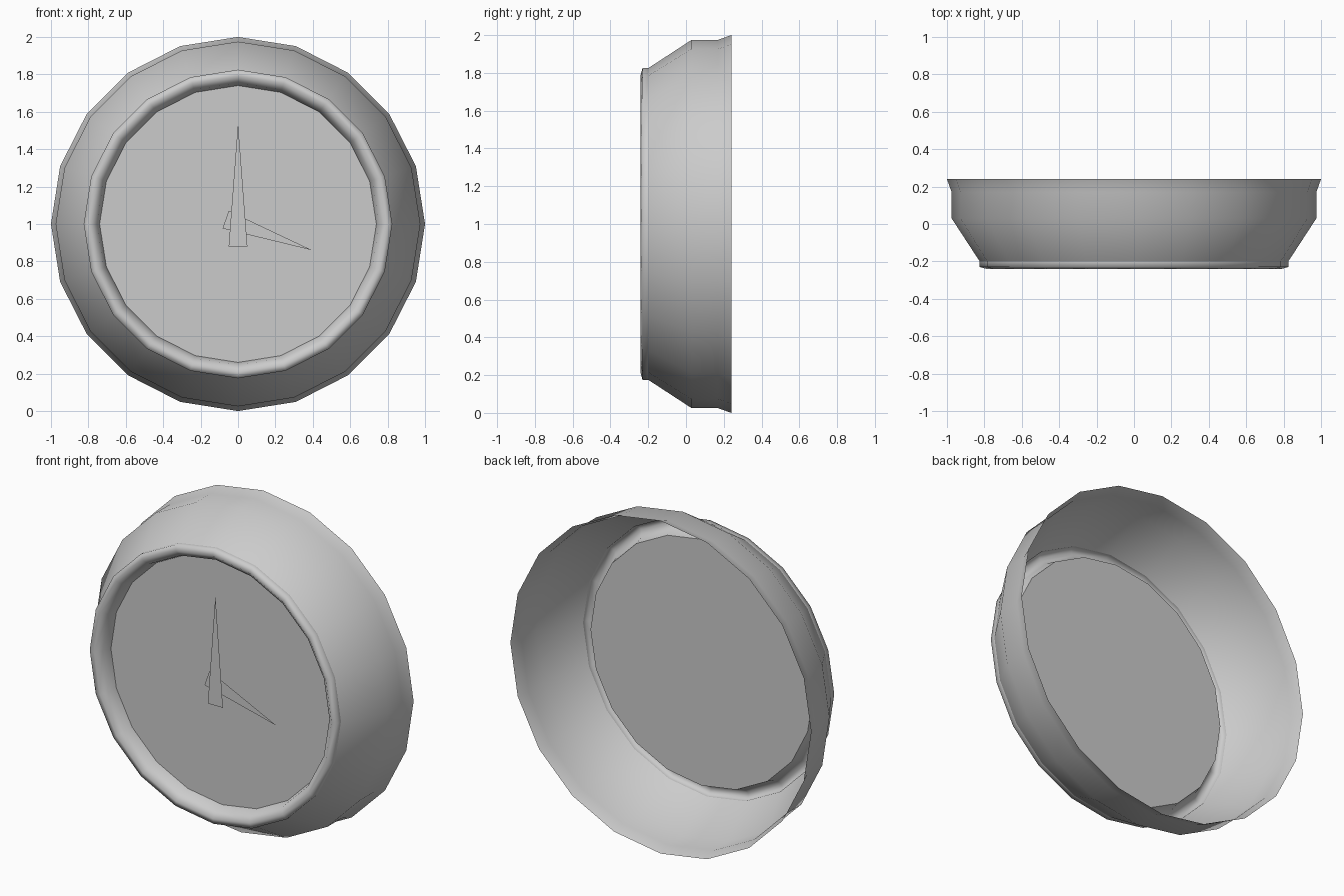
import bpy
import bmesh
from math import sin, cos, tau, radians
from mathutils import Matrix, Vector

SIDES = 20
CENTRE = Vector((0, 0, 1))

if "Cube" in bpy.data.objects:
    bpy.data.objects.remove(bpy.data.objects["Cube"])

grey = bpy.data.materials.new("plain_grey")
grey.use_nodes = True
colour = (0.6, 0.6, 0.6, 1)
grey.diffuse_color = colour
grey.node_tree.nodes["Principled BSDF"].inputs["Base Color"].default_value = colour


def finish(name, bm, smooth=False):
    for face in bm.faces:
        face.smooth = smooth
    mesh = bpy.data.meshes.new(name)
    bm.to_mesh(mesh)
    bm.free()
    mesh.materials.append(grey)
    obj = bpy.data.objects.new(name, mesh)
    obj.location = CENTRE
    bpy.context.collection.objects.link(obj)
    return obj


def ring(bm, radius, y):
    return [bm.verts.new((radius * sin(tau * i / SIDES), y, radius * cos(tau * i / SIDES)))
            for i in range(SIDES)]


def lathe(name, profile):
    """Open shell turned about the y axis from (radius, y) points, back to front."""
    bm = bmesh.new()
    rings = [ring(bm, r, y) for r, y in profile]
    for a, b in zip(rings, rings[1:]):
        for i in range(SIDES):
            j = (i + 1) % SIDES
            bm.faces.new((a[i], a[j], b[j], b[i]))
    return finish(name, bm, smooth=True)


def hand(name, length, tail, half_width, y, angle):
    """Flat tapered pointer, turned clockwise from twelve."""
    bm = bmesh.new()
    turn = Matrix.Rotation(radians(angle), 4, 'Y')
    points = [(-half_width, y, -tail), (half_width, y, -tail), (0, y, length)]
    bm.faces.new([bm.verts.new(turn @ Vector(p)) for p in points])
    return finish(name, bm)


# Flared case, open at the back
lathe("case", [(1, 0.24), (0.975, 0.17), (0.975, 0.03), (0.825, -0.2)])

# Rounded bezel curling in to the dial
lathe("bezel", [(0.825, -0.2), (0.825, -0.23), (0.79, -0.24), (0.755, -0.21), (0.74, -0.15)])

# Dial
bm = bmesh.new()
bm.faces.new(reversed(ring(bm, 0.74, -0.15)))
bmesh.ops.recalc_face_normals(bm, faces=bm.faces)
dial_face = bm.faces[:][0]
dial_face.normal_update()
if dial_face.normal.y > 0:
    dial_face.normal_flip()
finish("dial", bm)

# Hands
hand("hour_hand", 0.42, 0.07, 0.05, -0.2, 109.5)
hand("minute_hand", 0.54, 0.12, 0.05, -0.215, 0)
